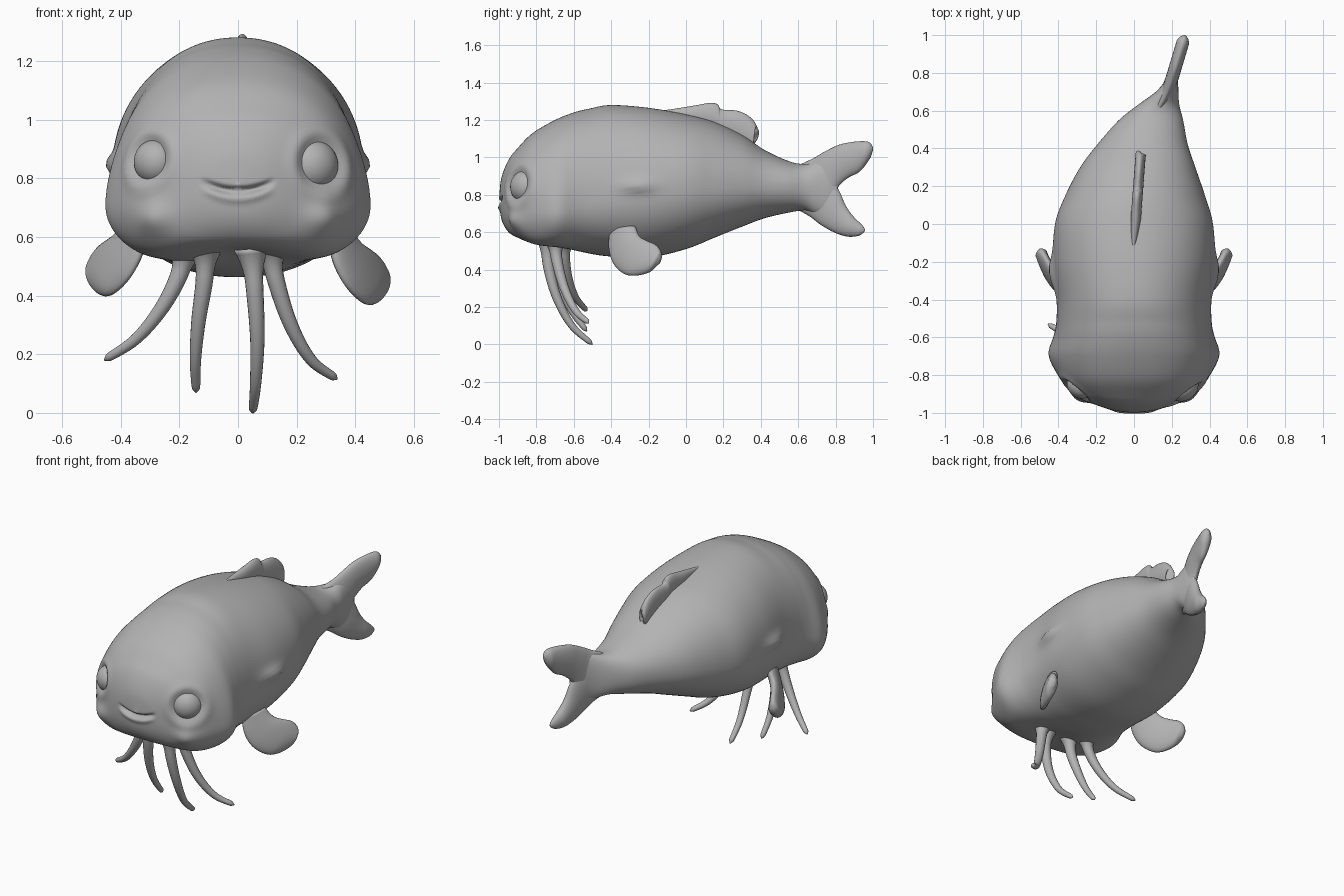
import bpy
import math
from mathutils import Vector

cube = bpy.data.objects.get("Cube")
if cube:
    bpy.data.objects.remove(cube, do_unlink=True)

grey = bpy.data.materials.new("plain_grey")
grey.use_nodes = True
grey.diffuse_color = (0.45, 0.45, 0.45, 1)
grey.node_tree.nodes["Principled BSDF"].inputs["Base Color"].default_value = grey.diffuse_color


def smooth_rows(rows, steps):
    """Catmull-Rom interpolation through rows of numbers."""
    rows = [Vector(r) for r in rows]
    ext = [2 * rows[0] - rows[1]] + rows + [2 * rows[-1] - rows[-2]]
    out = []
    for i in range(1, len(ext) - 2):
        a, b, c, d = ext[i - 1:i + 3]
        for k in range(steps):
            t = k / steps
            out.append(b + (c - a) * (t / 2) + (2 * a - 5 * b + 4 * c - d) * (t * t / 2)
                       + (3 * b - a - 3 * c + d) * (t ** 3 / 2))
    return out + [rows[-1]]


def skin(name, rings):
    """Join equal rings of points into one closed smooth object."""
    n = len(rings[0])
    faces = [(i * n + j, i * n + (j + 1) % n, (i + 1) * n + (j + 1) % n, (i + 1) * n + j)
             for i in range(len(rings) - 1) for j in range(n)]
    faces.append(tuple(reversed(range(n))))
    faces.append(tuple(range((len(rings) - 1) * n, len(rings) * n)))
    mesh = bpy.data.meshes.new(name)
    mesh.from_pydata([p for ring in rings for p in ring], [], faces)
    obj = bpy.data.objects.new(name, mesh)
    bpy.context.collection.objects.link(obj)
    finish(obj)
    bpy.ops.object.mode_set(mode='EDIT')
    bpy.ops.mesh.select_all(action='SELECT')
    bpy.ops.mesh.normals_make_consistent(inside=False)
    bpy.ops.object.mode_set(mode='OBJECT')


def finish(obj):
    bpy.ops.object.select_all(action='DESELECT')
    bpy.context.view_layer.objects.active = obj
    obj.select_set(True)
    obj.data.materials.append(grey)
    bpy.ops.object.shade_smooth()


def angles(n):
    return [2 * math.pi * j / n for j in range(n)]


def blade(name, edge_a, edge_b, thick):
    """Flat fin lofted between two edges, with a lens-like section."""
    rows = smooth_rows([(*a, *b) for a, b in zip(edge_a, edge_b)], 6)
    pairs = [(Vector(r[:3]), Vector(r[3:])) for r in rows]
    mids = [(a + b) / 2 for a, b in pairs]
    rings = []
    for i, (a, b) in enumerate(pairs):
        along = mids[min(i + 1, len(mids) - 1)] - mids[max(i - 1, 0)]
        half = (a - b) / 2
        side = half.cross(along).normalized() * min(thick, half.length * 0.6)
        rings.append([mids[i] + half * math.cos(t) + side * math.sin(t) for t in angles(24)])
    skin(name, rings)


def tentacle(name, points):
    path = smooth_rows(points, 8)
    rings = []
    for i, p in enumerate(path):
        t = i / (len(path) - 1)
        along = (path[min(i + 1, len(path) - 1)] - path[max(i - 1, 0)]).normalized()
        u = along.cross(Vector((0, 1, 0))).normalized()
        v = along.cross(u)
        r = 0.035 - 0.021 * t + 0.025 * max(0, 1 - t * 5) ** 2
        if t > 0.95:
            r *= math.sqrt(max(0.04, 1 - ((t - 0.95) / 0.05) ** 2))
        rings.append([p + (u * math.cos(a) + v * math.sin(a)) * r for a in angles(16)])
    skin(name, rings)


# Body stations: y, centre x, half width, top, bottom, height of widest point
stations = [
    (-1, 0, 0, .78, .78, .78), (-.987, 0, .11, .89, .67, .77), (-.95, 0, .22, .985, .6, .76),
    (-.9, 0, .315, 1.05, .565, .74), (-.82, 0, .385, 1.13, .54, .73), (-.7, 0, .42, 1.2, .515, .73),
    (-.6, 0, .415, 1.24, .495, .75), (-.52, 0, .41, 1.26, .483, .77), (-.4, 0, .41, 1.28, .47, .79),
    (-.2, 0, .428, 1.265, .465, .82), (0, 0, .418, 1.23, .51, .84), (.15, .006, .37, 1.19, .57, .84),
    (.3, .02, .305, 1.12, .63, .85), (.42, .045, .24, 1.04, .675, .85),
    (.55, .09, .17, .98, .705, .85), (.63, .13, .11, .965, .715, .84),
    (.7, .175, .06, .98, .695, .84), (.76, .2, .033, .97, .71, .84), (.81, .215, .01, .87, .8, .84)]

# Eyes: centre and radius
eyes = [(Vector((.26, -.862, .843)), .086), (Vector((-.285, -.858, .856)), .074)]

# Soft swellings: centre, spread, push
swellings = [((0, -.75, .52), (.12, .17, .07), (0, 0, .03))]
for s in (-1, 1):
    swellings += [((s * .285, -.9, .665), (.06, .1, .05), (s * .012, -.022, 0)),
                  ((s * .42, -.69, .68), (.2, .1, .2), (s * .032, 0, 0)),
                  ((s * .3, -.8, .56), (.13, .15, .09), (s * .005, -.008, -.028)),
                  ((s * .42, -.26, .85), (.1, .09, .035), (s * .028, 0, 0))]


def sculpt(p):
    q = p.copy()
    for c, spread, push in swellings:
        d = sum(((p[k] - c[k]) / spread[k]) ** 2 for k in range(3))
        q += Vector(push) * math.exp(-d)
    for c, r in eyes:
        d = (p - c).length / r
        out = Vector((math.copysign(.6, c.x), -.8, 0))
        q += out * (.006 * math.exp(-((d - 1.4) / .25) ** 2) - .018 * math.exp(-((d - .85) / .3) ** 2))
    # smiling mouth crease with a lower lip
    if p.y < -.85 and abs(p.x) < .125:
        dz = p.z - .757 - 2.2 * p.x ** 2
        fade = 1 - (p.x / .125) ** 4
        q.y += fade * (.024 * math.exp(-(dz / .011) ** 2) - .009 * math.exp(-((dz + .027) / .013) ** 2))
    return q


rings = []
for y, cx, w, top, bottom, mid in smooth_rows(stations, 11):
    head = 1 / (1 + math.exp((y + .55) * 14))
    ring = []
    for a in angles(128):
        c, s = math.cos(a), math.sin(a)
        n = 2.15 + .45 * head if s < 0 else 2.1 + .2 * head
        c = math.copysign(abs(c) ** (2 / n), c)
        s = math.copysign(abs(s) ** (2 / n), s)
        h = top - mid if s > 0 else mid - bottom
        ring.append(sculpt(Vector((cx + w * c, y, mid + h * s))))
    rings.append(ring)
skin("body", rings)

for (c, r), side in zip(eyes, ("left", "right")):
    bpy.ops.mesh.primitive_uv_sphere_add(segments=40, ring_count=24, location=c)
    eye = bpy.context.object
    eye.name = side + "_eye"
    eye.scale = (r, r * .85, r)
    eye.rotation_euler.z = math.copysign(math.atan2(.6, .8), c.x)
    finish(eye)

# Dorsal fin along the back, leaning slightly to one side
crest = [(-.17, 1.245), (-.05, 1.262), (.06, 1.28), (.13, 1.292), (.17, 1.283), (.19, 1.257),
         (.27, 1.25), (.33, 1.225), (.37, 1.185), (.385, 1.14)]
root_z = (1.23, 1.2, 1.18, 1.16, 1.14, 1.12, 1.09, 1.06, 1.05, 1.1)
blade("dorsal_fin", [(.005 + .07 * y, y, z) for y, z in crest],
      [(.01 + .08 * y, min(y, .36), z) for (y, _), z in zip(crest, root_z)], .027)


# Tail lobes bend toward the left
def tail(points):
    return [(.18 + (.3 if y > .7 else .6) * (y - .7), y, z) for y, z in points]


blade("tail_upper_lobe",
      tail([(.58, .95), (.67, .99), (.74, 1.03), (.82, 1.068), (.91, 1.085), (.975, 1.083), (1, 1.055)]),
      tail([(.62, .76), (.76, .77), (.82, .85), (.87, .893), (.93, .925), (.98, .99), (.998, 1.035)]), .034)
blade("tail_lower_lobe",
      tail([(.64, .9), (.77, .89), (.82, .82), (.85, .75), (.89, .69), (.94, .64), (.957, .615)]),
      tail([(.58, .73), (.66, .685), (.72, .64), (.79, .6), (.86, .577), (.92, .58), (.95, .598)]), .034)

# Side fins, mirrored with the right one a little higher
front = [(.31, -.41, .6), (.335, -.41, .5), (.38, -.38, .42), (.438, -.31, .37), (.478, -.21, .38), (.497, -.145, .43)]
back = [(.37, -.27, .63), (.415, -.25, .58), (.45, -.21, .555), (.475, -.165, .535), (.492, -.138, .505), (.497, -.13, .47)]
for side, s, lift in (("left", 1, 0), ("right", -1, .03)):
    blade(side + "_side_fin", *[[(s * x, y, z + lift) for x, y, z in e] for e in (front, back)], .032)

# Four tentacles under the chin
tentacle("tentacle_far_right", [(-.18, -.65, .55), (-.205, -.65, .46), (-.265, -.63, .35), (-.35, -.59, .25), (-.455, -.53, .18)])
tentacle("tentacle_near_right", [(-.11, -.72, .56), (-.115, -.71, .45), (-.135, -.67, .31), (-.145, -.61, .18), (-.143, -.53, .07)])
tentacle("tentacle_near_left", [(.045, -.74, .56), (.057, -.735, .42), (.066, -.69, .25), (.06, -.61, .1), (.05, -.5, 0)])
tentacle("tentacle_far_left", [(.11, -.7, .56), (.13, -.69, .45), (.18, -.65, .3), (.25, -.59, .18), (.338, -.52, .115)])
